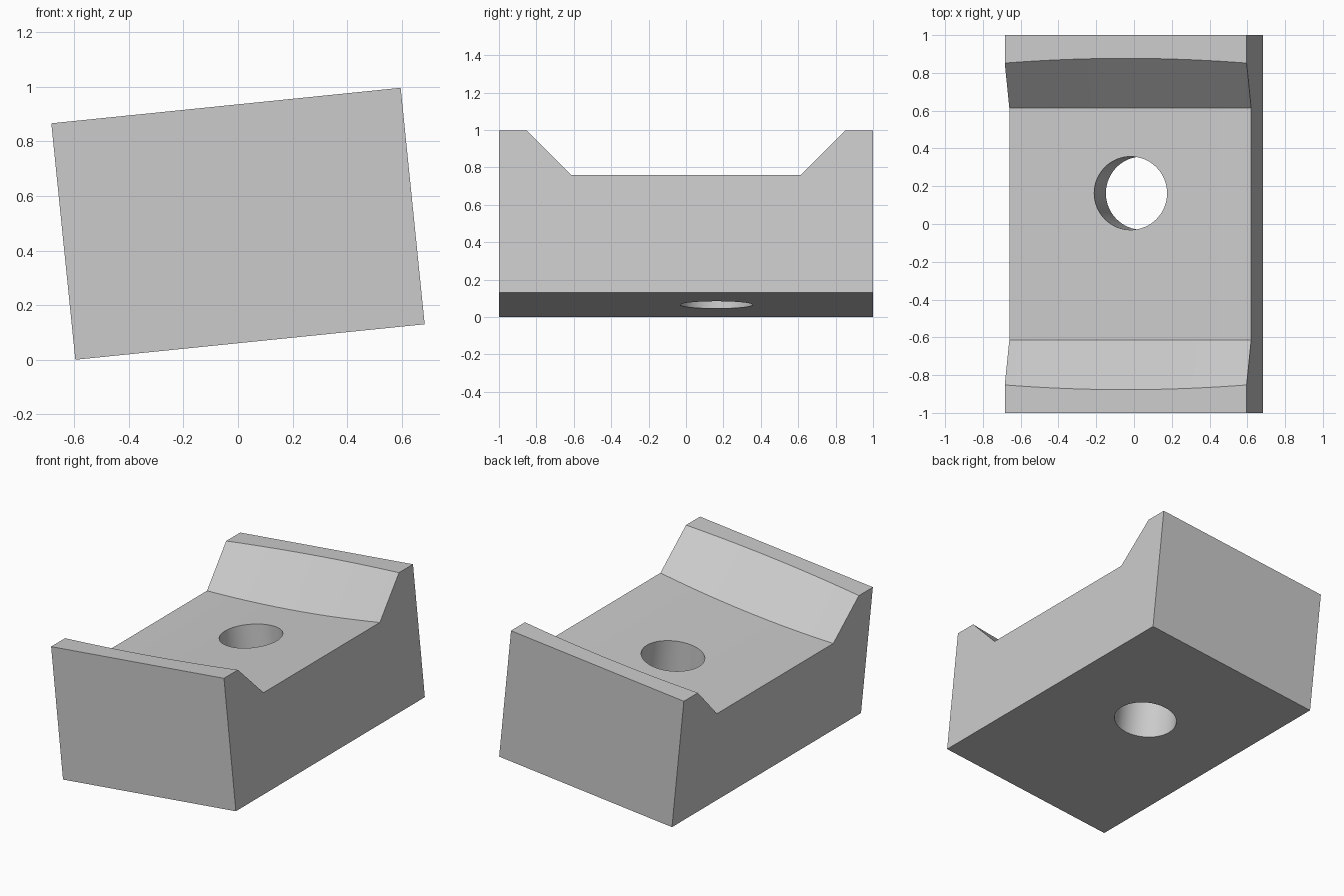
import bpy, bmesh, math
from mathutils import Matrix

if "Cube" in bpy.data.objects:
    bpy.data.objects.remove(bpy.data.objects["Cube"])

WIDTH, LENGTH, HEIGHT = 1.287, 2.0, 0.871
TILT = math.radians(5.8)
AXIS = 8.25            # height of the saddle's turning axis above the block top
FLOOR_R = AXIS + 0.262  # radius of the saddle floor
FLOOR_Y = 0.615

grey = bpy.data.materials.new("grey")
grey.use_nodes = True
grey.diffuse_color = (0.6, 0.6, 0.6, 1)
grey.node_tree.nodes["Principled BSDF"].inputs["Base Color"].default_value = (0.6, 0.6, 0.6, 1)


def add_object(name, bm):
    bmesh.ops.recalc_face_normals(bm, faces=bm.faces)
    mesh = bpy.data.meshes.new(name)
    bm.to_mesh(mesh)
    bm.free()
    mesh.materials.append(grey)
    obj = bpy.data.objects.new(name, mesh)
    bpy.context.collection.objects.link(obj)
    return obj


# Plain block, bottom at z = 0
bm = bmesh.new()
bmesh.ops.create_cube(bm, size=1, matrix=Matrix.Translation((0, 0, HEIGHT / 2))
                      @ Matrix.Diagonal((WIDTH, LENGTH, HEIGHT, 1)))
block = add_object("saddle_block", bm)

# Saddle cutter: trapezoid profile turned a little about an axis along y
bm = bmesh.new()
profile = [(-FLOOR_Y, FLOOR_R), (FLOOR_Y, FLOOR_R),
           (FLOOR_Y + 0.4, FLOOR_R - 0.4), (-FLOOR_Y - 0.4, FLOOR_R - 0.4)]
steps, sweep = 24, 0.09
rings = []
for i in range(steps + 1):
    a = sweep * (2 * i / steps - 1)
    rings.append([bm.verts.new((r * math.sin(a), y, HEIGHT + AXIS - r * math.cos(a)))
                  for y, r in profile])
for p, q in zip(rings, rings[1:]):
    for k in range(4):
        n = (k + 1) % 4
        bm.faces.new((p[k], p[n], q[n], q[k]))
bm.faces.new(rings[0])
bm.faces.new(rings[-1])
saddle_cutter = add_object("saddle_cutter", bm)

# Round through hole
bm = bmesh.new()
bmesh.ops.create_cone(bm, cap_ends=True, segments=64, radius1=0.194, radius2=0.194,
                      depth=3, matrix=Matrix.Translation((0, 0.163, 0.4)))
hole_cutter = add_object("hole_cutter", bm)

# Cut the block, then remove the cutters
bpy.context.view_layer.objects.active = block
for cutter in (saddle_cutter, hole_cutter):
    cutter.hide_render = True
    mod = block.modifiers.new(cutter.name, 'BOOLEAN')
    mod.operation = 'DIFFERENCE'
    mod.solver = 'EXACT'
    mod.object = cutter
    bpy.ops.object.modifier_apply(modifier=mod.name)
    bpy.data.objects.remove(cutter)

# Tilt the finished block so one lower edge rests on the ground
block.data.transform(Matrix.Translation((0.044, 0, WIDTH / 2 * math.sin(TILT)))
                     @ Matrix.Rotation(-TILT, 4, 'Y'))
bpy.ops.object.select_all(action='DESELECT')
block.select_set(True)
bpy.ops.object.shade_smooth_by_angle(angle=math.radians(30))
